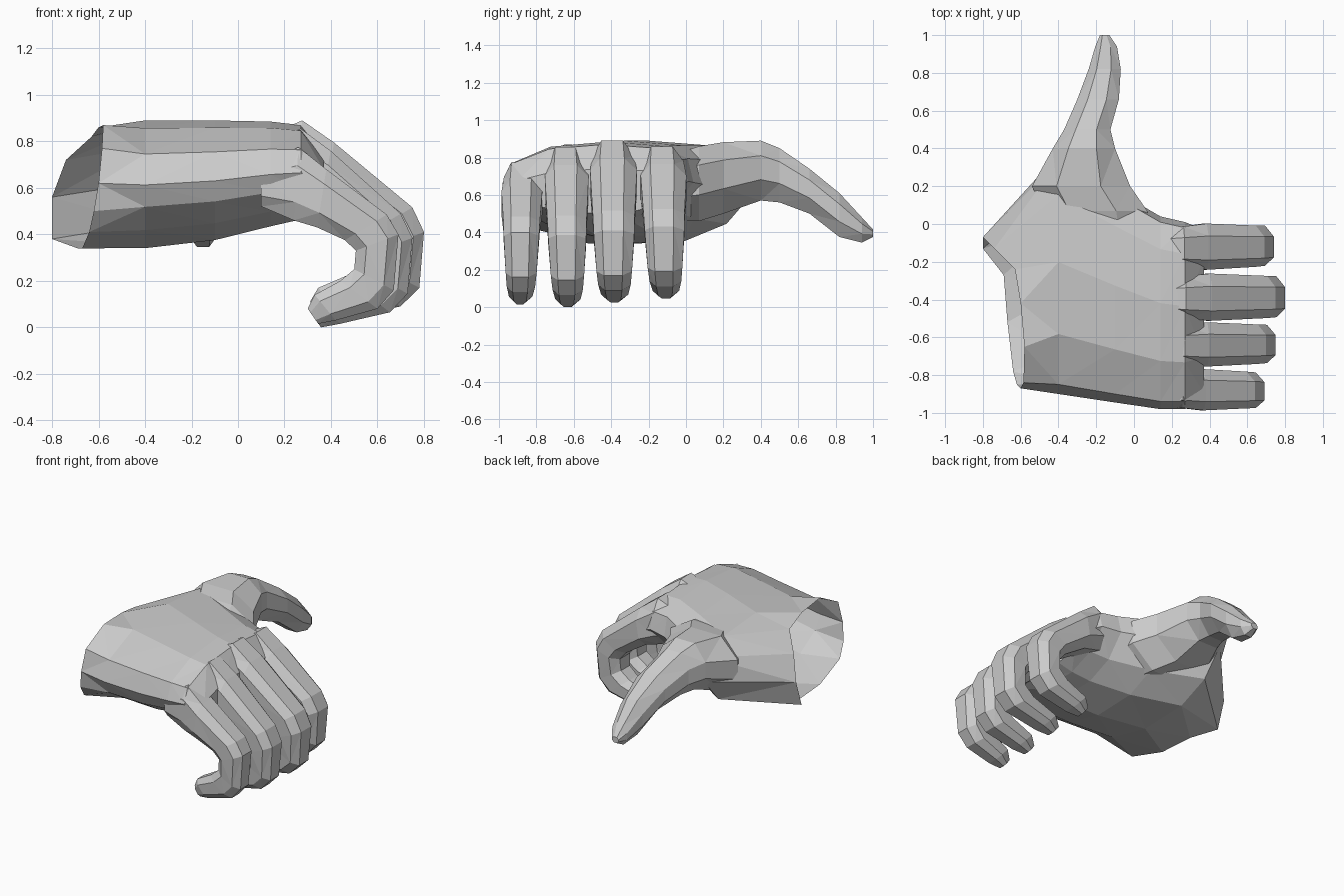
import bpy
import bmesh
from mathutils import Vector

cube = bpy.data.objects.get("Cube")
if cube:
    bpy.data.objects.remove(cube, do_unlink=True)

skin = bpy.data.materials.new("light_grey")
skin.use_nodes = True
grey = (0.6, 0.6, 0.6, 1)
skin.diffuse_color = grey
skin.node_tree.nodes["Principled BSDF"].inputs["Base Color"].default_value = grey


def loft(name, rings, start_point=None):
    """Skin a closed solid over rings of points; start_point makes a fan cap."""
    bm = bmesh.new()
    loops = [[bm.verts.new(p) for p in ring] for ring in rings]
    n = len(loops[0])
    for a, b in zip(loops, loops[1:]):
        for i in range(n):
            j = (i + 1) % n
            bm.faces.new((a[i], a[j], b[j], b[i]))
    bm.faces.new(loops[-1])
    if start_point is None:
        bm.faces.new(loops[0])
    else:
        tip = bm.verts.new(start_point)
        for i in range(n):
            bm.faces.new((loops[0][i], loops[0][(i + 1) % n], tip))
    bmesh.ops.triangulate(bm, faces=bm.faces)
    bmesh.ops.recalc_face_normals(bm, faces=bm.faces)
    mesh = bpy.data.meshes.new(name)
    bm.to_mesh(mesh)
    bm.free()
    mesh.materials.append(skin)
    obj = bpy.data.objects.new(name, mesh)
    bpy.context.collection.objects.link(obj)
    return obj


def mix(a, b, t):
    return a + (b - a) * t


# Slanted wrist opening
rim = [(-.6, -.87, .62), (-.585, -.84, .77), (-.58, -.65, .87), (-.6, -.42, .86),
       (-.63, -.24, .82), (-.74, -.13, .72), (-.8, -.07, .56), (-.8, -.13, .38),
       (-.69, -.27, .34), (-.67, -.52, .34), (-.64, -.78, .41), (-.62, -.85, .5)]

# Palm: one cross-section shape stretched to each station up to the knuckles
section = [(0, .5), (.04, .74), (.25, .94), (.55, 1), (.83, .95), (.97, .8),
           (1, .52), (.88, .2), (.7, .03), (.42, .01), (.17, .15), (.04, .33)]
# x, little-finger side, thumb side, bottom, top
stations = [(-.4, -.9, .37, .335, .89), (-.1, -.945, .18, .37, .89),
            (.14, -.98, .04, .43, .885), (.27, -.98, .01, .46, .87),
            (.37, -.93, -.03, .5, .74)]
rings = [rim] + [[(x, mix(y0, y1, u), mix(z0, z1, v)) for u, v in section]
                 for x, y0, y1, z0, z1 in stations]
wrist_centre = Vector((-.64, -.45, .6))
hand = loft("hand", rings, wrist_centre)

# Thumb: octagonal sections marching outward along y
octagon = [(0, .3), (0, .65), (.25, 1), (.7, 1), (1, .75), (1, .35), (.7, 0), (.25, 0)]
thumb_stations = [(-.05, -.44, .08, .46, .82), (.07, -.48, .07, .46, .86),
                  (.2, -.54, -.02, .5, .882), (.4, -.43, -.1, .57, .89),
                  (.5, -.37, -.125, .56, .85), (.66, -.3, -.08, .5, .74),
                  (.82, -.24, -.07, .375, .61), (.94, -.205, -.09, .345, .48),
                  (1, -.18, -.13, .375, .415)]
thumb = loft("thumb", [[(mix(x0, x1, u), y, mix(z0, z1, v)) for u, v in octagon]
                       for y, x0, x1, z0, z1 in thumb_stations])

# Fingers: back and pad points of the curled profile, reach weight, lift weight, width
curl = [((.1, .7), (.1, .52), 0, 1, .8), ((.26, .775), (.24, .46), .15, 1, 1),
        ((.38, .68), (.34, .43), .3, 1, 1.12),
        ((.64, .485), (.46, .375), 1, .2, 1), ((.69, .4), (.507, .33), 1, 0, .97),
        ((.67, .16), (.5, .25), 1, 0, .85), ((.6, .08), (.44, .2), .9, 0, .78),
        ((.42, .03), (.33, .14), .3, 0, .65), ((.345, .015), (.3, .08), .2, 0, .35)]


def finger(name, base_y, tip_y, width, reach, lift, drop):
    rings = []
    for k, (back, pad, rw, lw, w) in enumerate(curl):
        y = mix(base_y, tip_y, k / (len(curl) - 1))
        shift = Vector((reach * rw, lift * lw + drop * (1 - lw)))
        back, pad = Vector(back) + shift, Vector(pad) + shift
        ring = []
        for u, v in octagon:
            v = .25 + .5 * (v > .5) if u in (0, 1) else v
            u = .5 + (u - .5) * (.95 if u in (0, 1) else 1.1)
            p = pad.lerp(back, v)
            ring.append((p.x, y + (u - .5) * width * w, p.y))
        rings.append(ring)
    return loft(name, rings)


parts = [thumb,
         finger("little_finger", -.875, -.885, .205, 0, 0, 0),
         finger("ring_finger", -.64, -.63, .22, .06, .08, -.015),
         finger("middle_finger", -.39, -.38, .235, .11, .115, .01),
         finger("index_finger", -.125, -.105, .23, .05, .085, .03)]

# Fuse everything into one skin
bpy.context.view_layer.objects.active = hand
for part in parts:
    fuse = hand.modifiers.new("fuse", 'BOOLEAN')
    fuse.operation = 'UNION'
    fuse.solver = 'EXACT'
    fuse.object = part
    bpy.ops.object.modifier_apply(modifier=fuse.name)
    bpy.data.objects.remove(part, do_unlink=True)

# Open the wrist by removing the fan cap
bm = bmesh.new()
bm.from_mesh(hand.data)
cap = [v for v in bm.verts if (v.co - wrist_centre).length < .001]
bmesh.ops.delete(bm, geom=cap, context='VERTS')
bm.to_mesh(hand.data)
bm.free()
